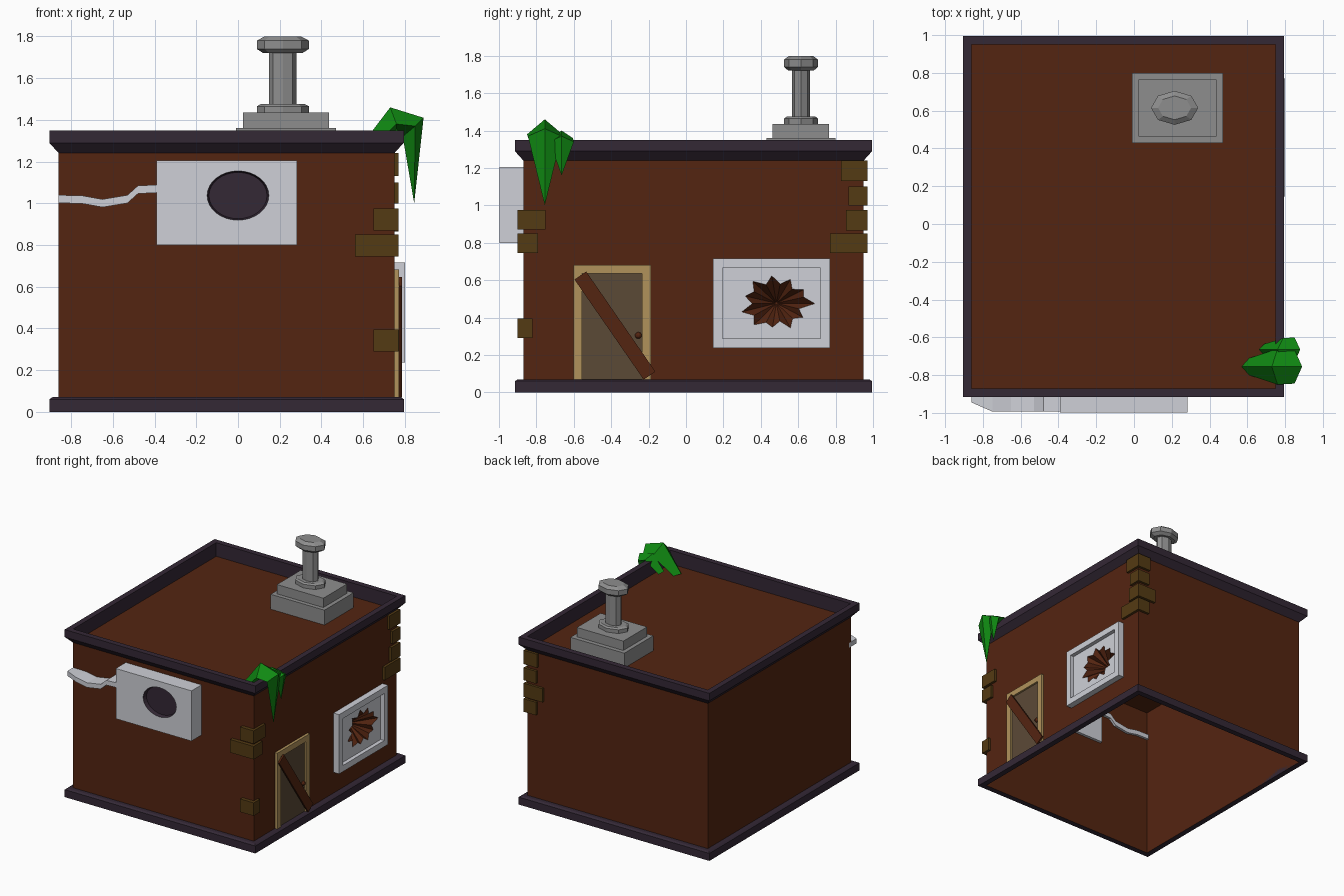
import bpy, bmesh
from math import sin, cos, pi, atan2, hypot
from mathutils import Matrix, Vector

if "Cube" in bpy.data.objects:
    bpy.data.objects.remove(bpy.data.objects["Cube"])


def material(name, r, g, b):
    m = bpy.data.materials.new(name)
    m.use_nodes = True
    m.diffuse_color = (r, g, b, 1)
    m.node_tree.nodes["Principled BSDF"].inputs["Base Color"].default_value = (r, g, b, 1)
    return m


BROWN = material("red_brown", .088, .018, .0055)
PURPLE = material("dark_purple", .034, .021, .036)
WHITE = material("pale_grey", .62, .63, .68)
GREY = material("stone_grey", .27, .27, .27)
GREEN = material("leaf_green", .005, .25, .006)
BRICK = material("olive_brick", .088, .043, .0065)
TAN = material("tan_wood", .44, .29, .105)
PANEL = material("door_brown", .105, .068, .037)


def finish(name, bm, *mats, recalc=True):
    if recalc:
        bmesh.ops.recalc_face_normals(bm, faces=bm.faces)
    me = bpy.data.meshes.new(name)
    bm.to_mesh(me)
    bm.free()
    for m in mats:
        me.materials.append(m)
    ob = bpy.data.objects.new(name, me)
    bpy.context.collection.objects.link(ob)
    return ob


def box(name, mat, x, y, z):
    bm = bmesh.new()
    bmesh.ops.create_cube(bm, size=1)
    for v in bm.verts:
        v.co = [lo + (c + .5) * (hi - lo) for c, (lo, hi) in zip(v.co, (x, y, z))]
    return finish(name, bm, mat)


def loft(bm, loops, closed=False):
    """Join equal vertex loops with quads."""
    n = len(loops[0])
    for a, b in zip(loops, loops[1:] + loops[:1] if closed else loops[1:]):
        for i in range(n):
            j = (i + 1) % n
            bm.faces.new((a[i], a[j], b[j], b[i]))


# Maps from (u, v, height) to each facing
def facing_up(u, v, h): return (u, v, h)
def facing_right(u, v, h): return (h, u, v)
def facing_front(u, v, h): return (u, -h, v)


def rect(u0, u1, v0, v1):
    return [(u0, v0), (u1, v0), (u1, v1), (u0, v1)]


def ring(name, mat, place, u0, u1, v0, v1, profile):
    """Mitred rectangular frame from a closed (outset, height) profile."""
    bm = bmesh.new()
    loops = [[bm.verts.new(place(u, v, h)) for u, v in rect(u0 - o, u1 + o, v0 - o, v1 + o)]
             for o, h in profile]
    loft(bm, loops, closed=True)
    return finish(name, bm, mat)


def holed_plate(name, mats, place, outer, hole, front, thick, depth, shrink, back):
    """Plate with a recess whose floor is the hole outline shrunk about its middle."""
    bm = bmesh.new()

    def loop(pts, h):
        return [bm.verts.new(place(u, v, h)) for u, v in pts]
    rim, lip, rear = loop(outer, front), loop(hole, front), loop(outer, front - thick)
    edges = [bm.edges.new((l[i - 1], l[i])) for l in (rim, lip) for i in range(len(l))]
    bmesh.ops.triangle_fill(bm, use_beauty=True, edges=edges)
    loft(bm, [rim, rear])
    if back:
        bm.faces.new(rear)
    cu, cv = (sum(p[k] for p in hole) / len(hole) for k in (0, 1))
    floor = loop([(cu + (u - cu) * shrink, cv + (v - cv) * shrink) for u, v in hole], front - depth)
    old = set(bm.faces)
    loft(bm, [lip, floor])
    bm.faces.new(floor)
    for f in bm.faces:
        f.material_index = int(f not in old)
    return finish(name, bm, *mats)


# Walls and flat roof: open-bottomed shell with an opening behind the window
X0, X1, Y0, Y1, TOP = -.86, .75, -.87, .95, 1.24
walls = box("walls", BROWN, (X0, X1), (Y0, Y1), (0, TOP))
bm = bmesh.new()
bm.from_mesh(walls.data)
for co, no in (((0, .2, 0), (0, 1, 0)), ((0, .7, 0), (0, 1, 0)),
               ((0, 0, .3), (0, 0, 1)), ((0, 0, .66), (0, 0, 1))):
    bmesh.ops.bisect_plane(bm, geom=bm.verts[:] + bm.edges[:] + bm.faces[:], plane_co=co, plane_no=no)
gone = []
for f in bm.faces:
    c = f.calc_center_median()
    if c.z < .001 or (c.x > X1 - .01 and .2 < c.y < .7 and .3 < c.z < .66):
        gone.append(f)
bmesh.ops.delete(bm, geom=gone, context="FACES")
bm.to_mesh(walls.data)
bm.free()

# Trims
ring("roof_trim", PURPLE, facing_up, X0, X1, Y0, Y1,
     [(0, TOP), (.045, 1.29), (.045, 1.35), (0, 1.35)])
ring("base_trim", PURPLE, facing_up, X0, X1, Y0, Y1,
     [(0, 0), (.045, 0), (.045, .06), (.03, .07), (0, .07)])

# Corner bricks: (reach along x, reach along y, bottom, top)
for i, (a, b, lo, hi) in enumerate([(.12, .15, .87, .975), (.21, .11, .745, .85), (.12, .08, .29, .395)]):
    box(f"front_brick_{i}", BRICK, (.77 - a, .77), (-.9, b - .9), (lo, hi))
for i, (a, b, lo, hi) in enumerate([(.12, .14, 1.13, 1.24), (.11, .1, 1, 1.1),
                                    (.17, .115, .865, .975), (.11, .2, .745, .85)]):
    box(f"back_brick_{i}", BRICK, (.77 - a, .77), (.97 - b, .97), (lo, hi))

# Door with frame, knob and nailed plank
ring("door_frame", TAN, facing_right, -.555, -.235, .06, .635,
     [(0, .75), (.047, .75), (.047, .772), (0, .772)])
box("door_panel", PANEL, (.75, .757), (-.56, -.23), (.05, .64))
bm = bmesh.new()
bmesh.ops.create_uvsphere(bm, u_segments=10, v_segments=6, radius=.018,
                          matrix=Matrix.Translation((.76, -.255, .305)))
finish("door_knob", bm, BROWN)
start, end = Vector((-.565, .625)), Vector((-.195, .09))
run = end - start
plank = box("door_plank", BROWN, (-.007, .007), (-run.length / 2, run.length / 2), (-.038, .038))
plank.location = (.779, *((start + end) / 2))
plank.rotation_euler.x = atan2(run.y, run.x)

# Broken window
ring("window_frame", WHITE, facing_right, .195, .72, .287, .665,
     [(0, .75), (.05, .75), (.05, .8), (0, .8)])
tips = [1.1, .92, .95, 1, 1.05, .95, 1.05, 1, .85, .95, .9]
star = []
for i, r in enumerate(tips):
    for k, s in ((0, r), (.5, r * .74)):
        t = 2 * pi * (i + k) / len(tips)
        star.append((.485 + .185 * s * cos(t), .475 + .15 * s * sin(t)))
holed_plate("broken_pane", (WHITE, BROWN), facing_right, rect(.19, .725, .282, .67), star,
            .768, .012, .12, .05, False)

# Air conditioner with a round vent, and its duct
vent = [(.148 * cos(2 * pi * i / 32), 1.037 + .118 * sin(2 * pi * i / 32)) for i in range(32)]
holed_plate("air_conditioner", (WHITE, PURPLE), facing_front, rect(-.392, .283, .8, 1.205), vent,
            .997, .15, .03, .94, True)
bm = bmesh.new()
loops = []
for x, y, z in [(-.86, -.945, 1.02), (-.75, -.993, 1.018), (-.65, -.993, 1), (-.53, -.993, 1.02),
                (-.48, -.993, 1.065), (-.38, -.993, 1.07)]:
    loops.append([bm.verts.new((x, yy, z + dz)) for yy, dz in rect(y, -.85, -.019, .019)])
loft(bm, loops)
bm.faces.new(loops[0])
bm.faces.new(loops[-1])
finish("duct", bm, WHITE)

# Chimney: two slabs and an eight-sided stack
box("chimney_base", GREY, (-.01, .47), (.43, .8), (TOP, 1.36))
box("chimney_step", GREY, (.023, .437), (.463, .765), (1.36, 1.435))
bm = bmesh.new()
loops = []
for r, z in [(1, 1.43), (1, 1.465), (.85, 1.475), (.53, 1.475), (.53, 1.72), (.75, 1.72),
             (1, 1.74), (1, 1.78), (.7, 1.8)]:
    loops.append([bm.verts.new((.215 + .125 * r * cos(i * pi / 4), .615 + .09 * r * sin(i * pi / 4), z))
                  for i in range(8)])
loft(bm, loops)
bm.faces.new(loops[0])
bm.faces.new(loops[-1])
finish("chimney_stack", bm, GREY)


# Hanging leaves: ridge, two edges and underside per section, closing to a tip
def leaf(name, y, sections, tip):
    bm = bmesh.new()
    loops = []
    for rx, rz, ex, ez, w, ux, uz in sections:
        loops.append([bm.verts.new(p) for p in
                      ((rx, y, rz), (ex, y + w, ez), (ux, y, uz), (ex, y - w, ez))])
    loft(bm, loops)
    bm.faces.new(loops[0])
    end = bm.verts.new((tip[0], y, tip[1]))
    for i in range(4):
        bm.faces.new((loops[-1][i - 1], loops[-1][i], end))
    finish(name, bm, GREEN)


leaf("large_leaf", -.755, [(.57, 1.25, .61, 1.24, .045, .63, 1.24),
                           (.73, 1.46, .76, 1.38, .095, .76, 1.355),
                           (.89, 1.41, .85, 1.37, .09, .79, 1.32)], (.845, 1.0))
leaf("small_leaf", -.665, [(.66, 1.28, .69, 1.26, .03, .71, 1.25),
                           (.76, 1.4, .79, 1.36, .06, .79, 1.35),
                           (.88, 1.37, .85, 1.34, .065, .81, 1.32)], (.85, 1.16))
